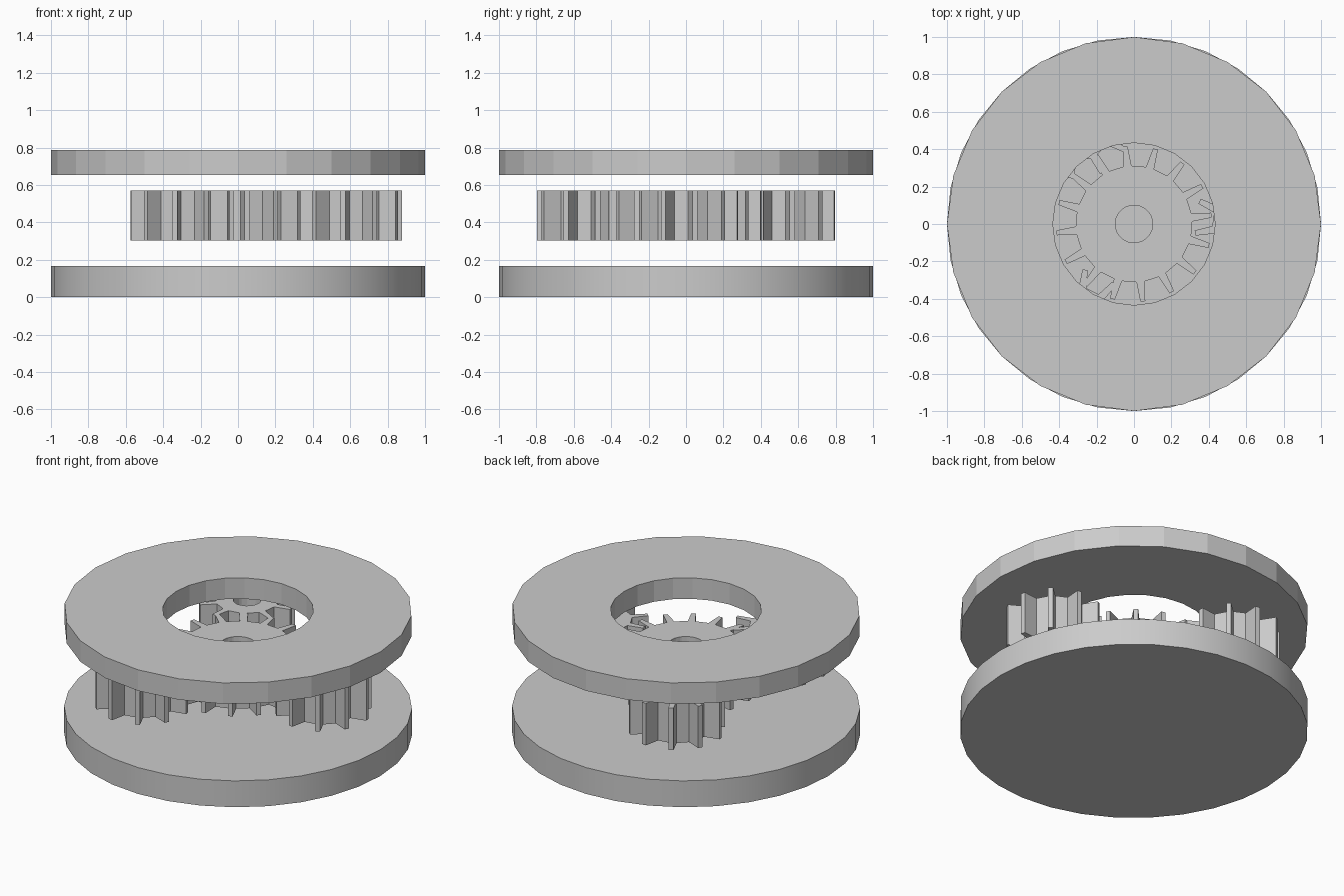
import bpy, bmesh
from math import cos, sin, radians, tau, atan2

if "Cube" in bpy.data.objects:
    bpy.data.objects.remove(bpy.data.objects["Cube"])


def polar(r, a):
    return (r * cos(a), r * sin(a))


def hollow_solid(name, outer, hole_r, z0, z1, loc=(0, 0)):
    """Extruded outline with a round hole whose vertices follow the outline."""
    inner = [polar(hole_r, atan2(y, x)) for x, y in outer]
    bm = bmesh.new()
    loops = [[bm.verts.new((x, y, z)) for x, y in pts]
             for pts, z in ((outer, z0), (outer, z1), (inner, z1), (inner, z0))]
    n = len(outer)
    for k in range(4):
        a, b = loops[k], loops[(k + 1) % 4]
        for i in range(n):
            j = (i + 1) % n
            bm.faces.new((a[i], a[j], b[j], b[i]))
    bmesh.ops.recalc_face_normals(bm, faces=bm.faces)
    mesh = bpy.data.meshes.new(name)
    bm.to_mesh(mesh)
    bm.free()
    obj = bpy.data.objects.new(name, mesh)
    obj.location = (loc[0], loc[1], 0)
    bpy.context.collection.objects.link(obj)
    return obj


def gear_outline(teeth, tip_r, root_r, phase):
    """Four points per tooth: root, tip, tip, root."""
    pitch = tau / teeth
    pts = []
    for i in range(teeth):
        a = radians(phase) + i * pitch
        for r, f in ((root_r, -0.18), (tip_r, -0.081), (tip_r, 0.081), (root_r, 0.18)):
            pts.append(polar(r, a + f * pitch))
    return pts


# Solid bottom plate with smooth rim
bpy.ops.mesh.primitive_cylinder_add(vertices=32, radius=1, depth=0.167,
                                    location=(0, 0, 0.0835))
bpy.context.object.name = "bottom_plate"
bpy.ops.object.shade_smooth_by_angle()

# Faceted top ring
hollow_solid("top_ring", [polar(1, i * tau / 24) for i in range(24)],
             0.434, 0.654, 0.787)

# Central gear
GEAR_Z = (0.304, 0.57)
hollow_solid("sun_gear", gear_outline(16, 0.417, 0.312, 6.5), 0.1, *GEAR_Z)

# Three orbiting gears, all in the same orientation
for k in range(3):
    hollow_solid(f"planet_gear_{k + 1}", gear_outline(10, 0.278, 0.182, 10),
                 0.08, *GEAR_Z, loc=polar(0.6, k * tau / 3))
